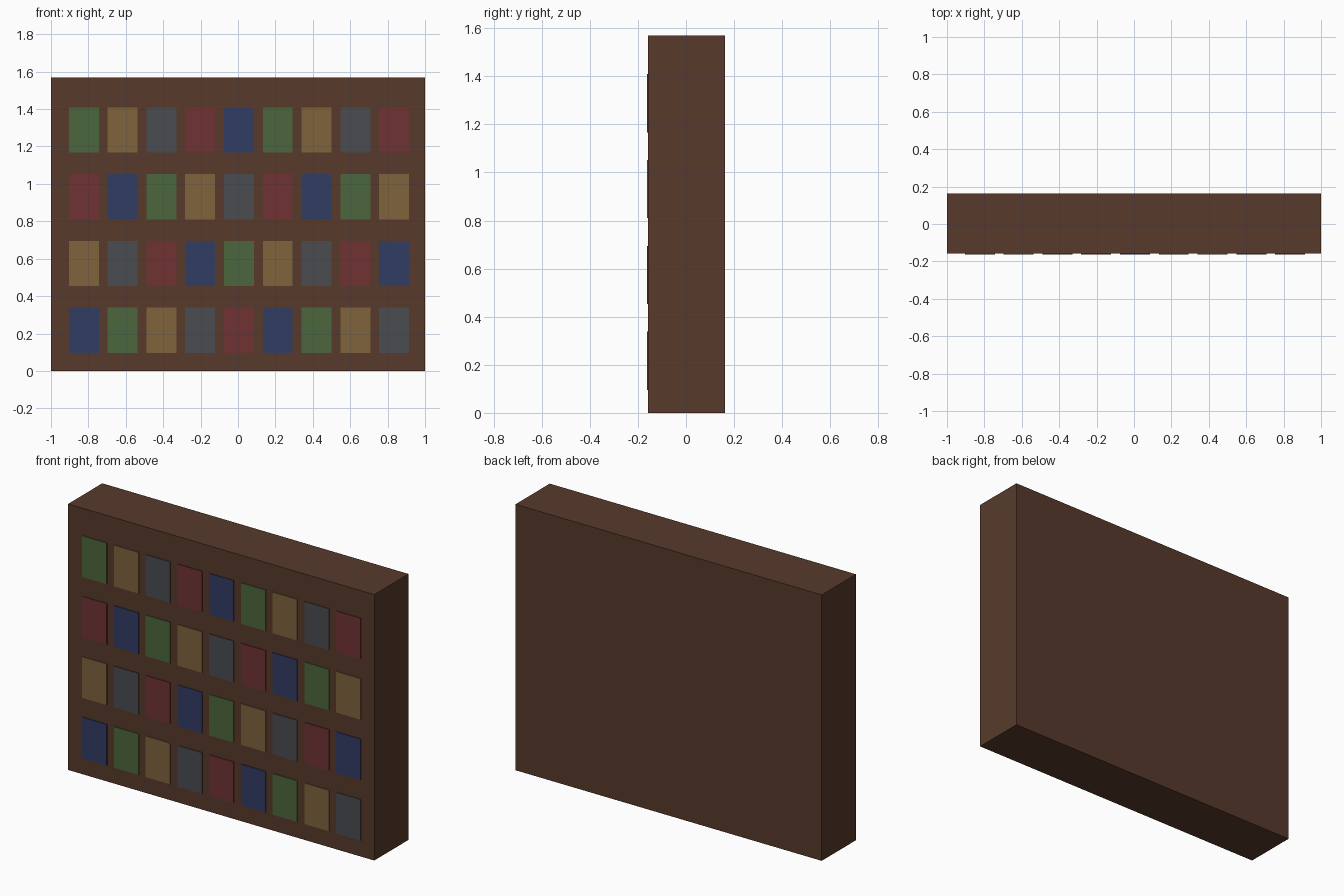
import bpy

if "Cube" in bpy.data.objects:
    bpy.data.objects.remove(bpy.data.objects["Cube"])


def material(name, rgb):
    m = bpy.data.materials.new(name)
    m.diffuse_color = (*rgb, 1)
    m.use_nodes = True
    m.node_tree.nodes["Principled BSDF"].inputs["Base Color"].default_value = m.diffuse_color
    return m


def box(name, lo, hi, mat):
    size = [b - a for a, b in zip(lo, hi)]
    centre = [(a + b) / 2 for a, b in zip(lo, hi)]
    bpy.ops.mesh.primitive_cube_add(size=1, location=centre)
    o = bpy.context.object
    o.name = name
    o.scale = size
    bpy.ops.object.transform_apply(location=False, rotation=False, scale=True)
    o.data.materials.append(mat)
    return o


# Solid wooden case
FRONT, BACK, HEIGHT = -0.157, 0.162, 1.57
wood = material("wood", (0.095, 0.042, 0.024))
box("bookcase_body", (-1, FRONT, 0), (1, BACK, HEIGHT), wood)

# Book blocks: five colours cycling along each row, shifted by two per shelf
colours = [
    material("blue", (0.032, 0.045, 0.127)),
    material("green", (0.072, 0.133, 0.045)),
    material("tan", (0.209, 0.127, 0.045)),
    material("grey", (0.069, 0.072, 0.080)),
    material("red", (0.162, 0.032, 0.034)),
]
W, H = 0.16, 0.242
for row in range(4):
    for col in range(9):
        x = -0.904 + 0.2073 * col
        z = 0.096 + 0.357 * row
        box(f"book_{row + 1}_{col + 1}", (x, -0.162, z), (x + W, FRONT + 0.01, z + H),
            colours[(col + 2 * row) % 5])
